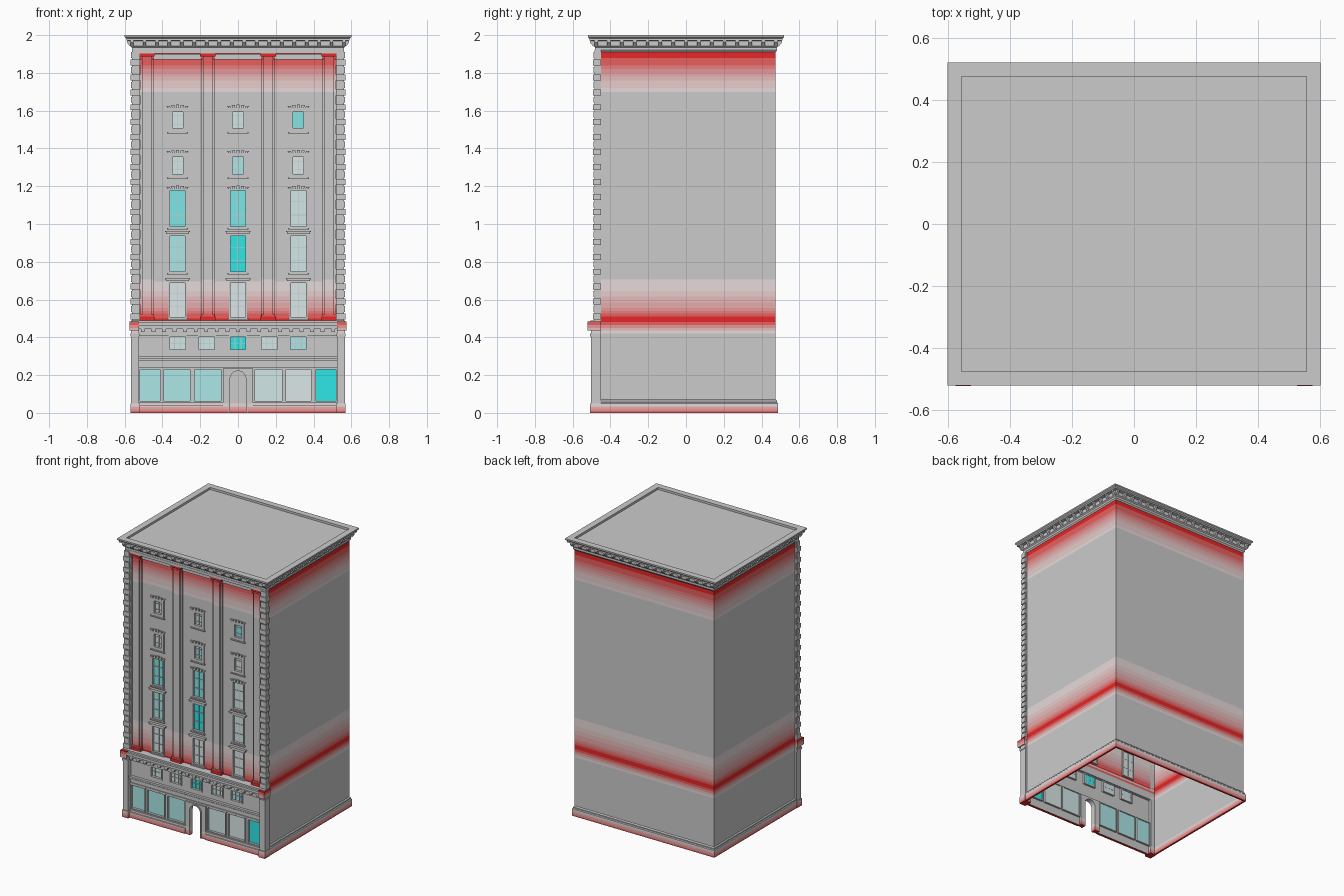
import bpy, bmesh
from mathutils import Vector, Matrix

if "Cube" in bpy.data.objects:
    bpy.data.objects.remove(bpy.data.objects["Cube"])

parts = {}
HX, YB, YF = 0.555, 0.475, -0.455      # shell half width, back, front
WU, WL = -0.45, -0.47                  # upper and ground-floor facade planes


def bm_of(name):
    return parts.setdefault(name, bmesh.new())


def box(name, x0, x1, y0, y1, z0, z1):
    m = Matrix.Translation(((x0 + x1) / 2, (y0 + y1) / 2, (z0 + z1) / 2))
    m = m @ Matrix.Diagonal((x1 - x0, y1 - y0, z1 - z0, 1))
    bmesh.ops.create_cube(bm_of(name), size=1, matrix=m)


def mirror_box(name, x0, x1, *rest):
    box(name, x0, x1, *rest)
    box(name, -x1, -x0, *rest)


def quad(name, pts):
    bm = bm_of(name)
    return bm.faces.new([bm.verts.new(p) for p in pts])


def prism(name, pts, vec):
    bm, n = bm_of(name), len(pts)
    a = [bm.verts.new(p) for p in pts]
    b = [bm.verts.new(Vector(p) + Vector(vec)) for p in pts]
    faces = [bm.faces.new(a), bm.faces.new(b[::-1])]
    faces += [bm.faces.new((a[i], b[i], b[(i + 1) % n], a[(i + 1) % n])) for i in range(n)]
    bmesh.ops.recalc_face_normals(bm, faces=faces)


def ring(name, profile, yf, open_front=False):
    """Sweep (offset, z) points round the building plan."""
    def corners(o, z):
        return [(-HX - o, yf - o, z), (HX + o, yf - o, z), (HX + o, YB + o, z), (-HX - o, YB + o, z)]
    for p, q in zip(profile, profile[1:]):
        lo, hi = corners(*p), corners(*q)
        for i in range(1 if open_front else 0, 4):
            j = (i + 1) % 4
            quad(name, (lo[i], lo[j], hi[j], hi[i]))


def sheet(name, y, x0, x1, z0, z1, holes):
    """Front-facing wall with rectangular openings."""
    xs = sorted({x0, x1, *[h[0] for h in holes], *[h[1] for h in holes]})
    zs = sorted({z0, z1, *[h[2] for h in holes], *[h[3] for h in holes]})
    for a, b in zip(xs, xs[1:]):
        for c, d in zip(zs, zs[1:]):
            mx, mz = (a + b) / 2, (c + d) / 2
            if not any(h[0] < mx < h[1] and h[2] < mz < h[3] for h in holes):
                quad(name, ((a, y, c), (b, y, c), (b, y, d), (a, y, d)))


def window(kind, y, x0, x1, z0, z1, t, shade, bars_x=0, bars_z=()):
    """Frame, glazing bars and glass; returns the opening."""
    f, r = y - 0.007, y + 0.014
    fr = kind + "_frames"
    box(fr, x0, x0 + t, f, r, z0, z1)
    box(fr, x1 - t, x1, f, r, z0, z1)
    box(fr, x0 + t, x1 - t, f, r, z1 - t, z1)
    box(fr, x0 + t, x1 - t, f, r, z0, z0 + t)
    for i in range(bars_x):
        c = x0 + (x1 - x0) * (i + 1) / (bars_x + 1)
        box(fr, c - .0015, c + .0015, y + .006, y + .011, z0 + t, z1 - t)
    for k in bars_z:
        c = z0 + (z1 - z0) * k
        box(fr, x0 + t, x1 - t, y + .006, y + .011, c - .0015, c + .0015)
    quad("glass_%d" % shade, ((x0, y + .01, z0), (x1, y + .01, z0), (x1, y + .01, z1), (x0, y + .01, z1)))
    return (x0, x1, z0, z1)


# Side and back walls, base plinth
ring("side_and_back_walls", [(0, 0), (0, 1.92)], YF, True)
ring("base_plinth", [(0, 0), (.012, 0), (.012, .05), (.007, .055), (.007, .063), (0, .07)], YF, True)
mirror_box("front_plinth", .08, .53, -.49, WL - .001, 0, .04)
mirror_box("front_plinth", .08, .53, -.482, WL - .001, .04, .055)

# Upper windows: rows of (z0, z1, frame, shades left to right)
rows = [(.50, .695, .008, (0, 0, 0)), (.74, .945, .008, (2, 4, 1)), (.98, 1.185, .008, (3, 3, 1)),
        (1.245, 1.375, .02, (1, 2, 0)), (1.487, 1.614, .02, (1, 1, 3))]
holes = []
for r, (z0, z1, t, shades) in enumerate(rows):
    for x, s in zip((-.32, 0, .32), shades):
        holes.append(window("upper_window", WU, x - .048, x + .048, z0, z1, t, s, 1, (.33, .67)))
        box("window_sills", x - .055, x + .055, WU - .014, WU - .001, z0 - .008, z0)
        if r < 2:
            box("window_heads", x - .06, x + .06, WU - .014, WU - .001, z1 + .002, z1 + .012)
            box("window_heads", x - .066, x + .066, WU - .02, WU - .001, z1 + .012, z1 + .018)
        else:
            for i in range(-2, 3):      # splayed voussoirs
                c, h = x + i * .022, .018 - abs(i) * .003
                prism("window_heads", [(c - .007, WU - .001, z1), (c + .007, WU - .001, z1),
                      (c + .009 + i * .003, WU - .001, z1 + h), (c - .009 + i * .003, WU - .001, z1 + h)],
                      (0, -.011, 0))
sheet("upper_front_wall", WU, -HX, HX, .45, 1.92, holes)

# Ground floor: shop windows, mezzanine windows and arched doorway
holes = [(-.08, .08, 0, .235)]
for x0, x1, s in [(-.524, -.407, 2), (-.397, -.249, 2), (-.235, -.085, 2),
                  (.085, .238, 1), (.249, .392, 0), (.407, .524, 4)]:
    holes.append(window("shop_window", WL, x0, x1, .058, .235, .006, s))
for x, s in [(-.32, 1), (-.165, 1), (0, 4), (.165, 1), (.32, 2)]:
    holes.append(window("mezzanine_window", WL, x - .048, x + .048, .328, .41, .007, s, 2, (.5,)))
sheet("lower_front_wall", WL, -HX, HX, 0, .45, holes)
import math
arch = [(.042 * math.cos(math.pi * i / 14), .18 + .042 * math.sin(math.pi * i / 14)) for i in range(15)]
outline = [(.08, 0), (.08, .235), (-.08, .235), (-.08, 0), (-.042, 0)] + arch[::-1] + [(.042, 0)]
prism("door_surround", [(x, -.485, z) for x, z in outline], (0, .03, 0))
rim = [(x * 1.2, .18 + (z - .18) * 1.2) for x, z in arch]
prism("door_arch_moulding", [(x, -.491, z) for x, z in [(.042, 0)] + arch + [(-.042, 0), (-.0504, 0)]
                             + rim[::-1] + [(.0504, 0)]], (0, .007, 0))

# Shopfront fascia bands
for z0, z1, y in [(.238, .25, -.482), (.25, .272, -.477), (.272, .28, -.484), (.285, .298, -.49)]:
    box("shopfront_fascia", -.526, .526, y, WL - .001, z0, z1)

# Corner piers of the ground floor
mirror_box("corner_piers", .524, .566, -.502, WU, 0, .44)
mirror_box("corner_piers", .52, .57, -.508, WU, 0, .05)
mirror_box("corner_piers", .522, .57, -.508, WU, .405, .42)

# Belt cornice with dentils
for z0, z1, y, x in [(.41, .425, -.482, .524), (.425, .445, -.488, .524), (.445, .46, -.508, .566),
                     (.46, .478, -.52, .572), (.478, .49, -.505, .566)]:
    box("belt_cornice", -x, x, y, WU, z0, z1)
for i in range(-9, 10):
    box("belt_dentils", i * .056 - .01, i * .056 + .01, -.503, -.487, .427, .446)
mirror_box("belt_corner_blocks", .524, .574, -.522, WU, .435, .485)

# Pilasters with bases and capitals
for x in (-.482, -.16, .16, .482):
    for name, w, d, z0, z1 in [("pilasters", .037, .014, .49, 1.89), ("pilasters", .025, .024, .49, 1.89),
                               ("pilaster_bases", .041, .03, .49, .51), ("pilaster_bases", .036, .027, .51, .522),
                               ("pilaster_capitals", .036, .028, 1.87, 1.876),
                               ("pilaster_capitals", .041, .032, 1.888, 1.905)]:
        box(name, x - w, x + w, WU - d, WU - .001, z0, z1)

# Corner quoins: core and alternating blocks
mirror_box("quoin_core", .522, .562, -.485, WU, .485, 1.92)
n = 36
step = (1.915 - .49) / n
for i in range(n):
    z, e = .49 + i * step, .006 * (i % 2)
    mirror_box("quoin_blocks", .518 + e, .57 - e * .5, -.493 + e * .5, WU - e, z + .004, z + step - .004)

# Frieze under the top cornice
box("frieze", -.522, .522, WU - .008, WU - .001, 1.87, 1.9)
box("frieze", -.555, .555, -.484, WU - .001, 1.903, 1.922)

# Top cornice, sunken roof and modillions
ring("top_cornice", [(0, 1.91), (.007, 1.92), (.007, 1.935), (.014, 1.942), (.014, 1.968), (.036, 1.972),
                     (.036, 1.982), (.045, 1.99), (.045, 2), (0, 2), (0, 1.985)], -.475)
quad("roof", [(-HX, -YB, 1.985), (HX, -YB, 1.985), (HX, YB, 1.985), (-HX, YB, 1.985)])
wedge = [(.012, 1.94), (.018, 1.942), (.033, 1.96), (.033, 1.972), (.012, 1.972)]
for i in range(18):
    x = -.561 + i * .066
    for s in (-1, 1):
        prism("modillions", [(x - .009, s * (YB + o), z) for o, z in wedge], (.018, 0, 0))
for i in range(15):
    y = -.476 + i * .068
    for s in (-1, 1):
        prism("modillions", [(s * (HX + o), y - .009, z) for o, z in wedge], (0, .018, 0))

# Red shading by height
KEYS = [(0, .95), (.05, 0), (.42, 0), (.475, .9), (.49, 1), (.51, .9), (.56, .55), (.63, .25), (.72, 0),
        (1.68, 0), (1.75, .3), (1.84, .85), (1.92, 1), (2.1, 1)]
LEVELS = [.01, .02, .03, .04, .05] + [.42 + .015 * i for i in range(21)] + [1.68 + .02 * i for i in range(12)]


def redness(z):
    for (a, p), (b, q) in zip(KEYS, KEYS[1:]):
        if a <= z <= b:
            return p + (q - p) * (z - a) / (b - a)
    return 0


def material(name, rgb):
    m = bpy.data.materials.new(name)
    m.diffuse_color = (*rgb, 1)
    m.use_nodes = True
    m.node_tree.nodes["Principled BSDF"].inputs["Base Color"].default_value = m.diffuse_color
    return m


reds = [material("red_%d" % i, (.8, .8 - .0975 * i, .8 - .0975 * i)) for i in range(9)]
glass = [material("glass_%d" % i, (.8 - k, .8, .8)) for i, k in enumerate((.08, .16, .38, .6, .77))]
TINTED = ("side_and_back_walls", "base_plinth", "front_plinth", "upper_front_wall", "corner_piers", "pilasters",
          "pilaster_bases", "pilaster_capitals", "belt_corner_blocks", "door_surround")

# Turn every part into an object
for name, bm in parts.items():
    tinted = name in TINTED
    bmesh.ops.remove_doubles(bm, verts=bm.verts, dist=1e-5) if "wall" in name else None
    if tinted:
        for z in LEVELS:
            bmesh.ops.bisect_plane(bm, geom=bm.verts[:] + bm.edges[:] + bm.faces[:],
                                   plane_co=(0, 0, z), plane_no=(0, 0, 1))
        for f in bm.faces:
            f.material_index = round(8 * redness(f.calc_center_median().z))
    me = bpy.data.meshes.new(name)
    bm.to_mesh(me)
    bm.free()
    for m in reds if tinted else [glass[int(name[-1])]] if name.startswith("glass") else []:
        me.materials.append(m)
    bpy.context.collection.objects.link(bpy.data.objects.new(name, me))
